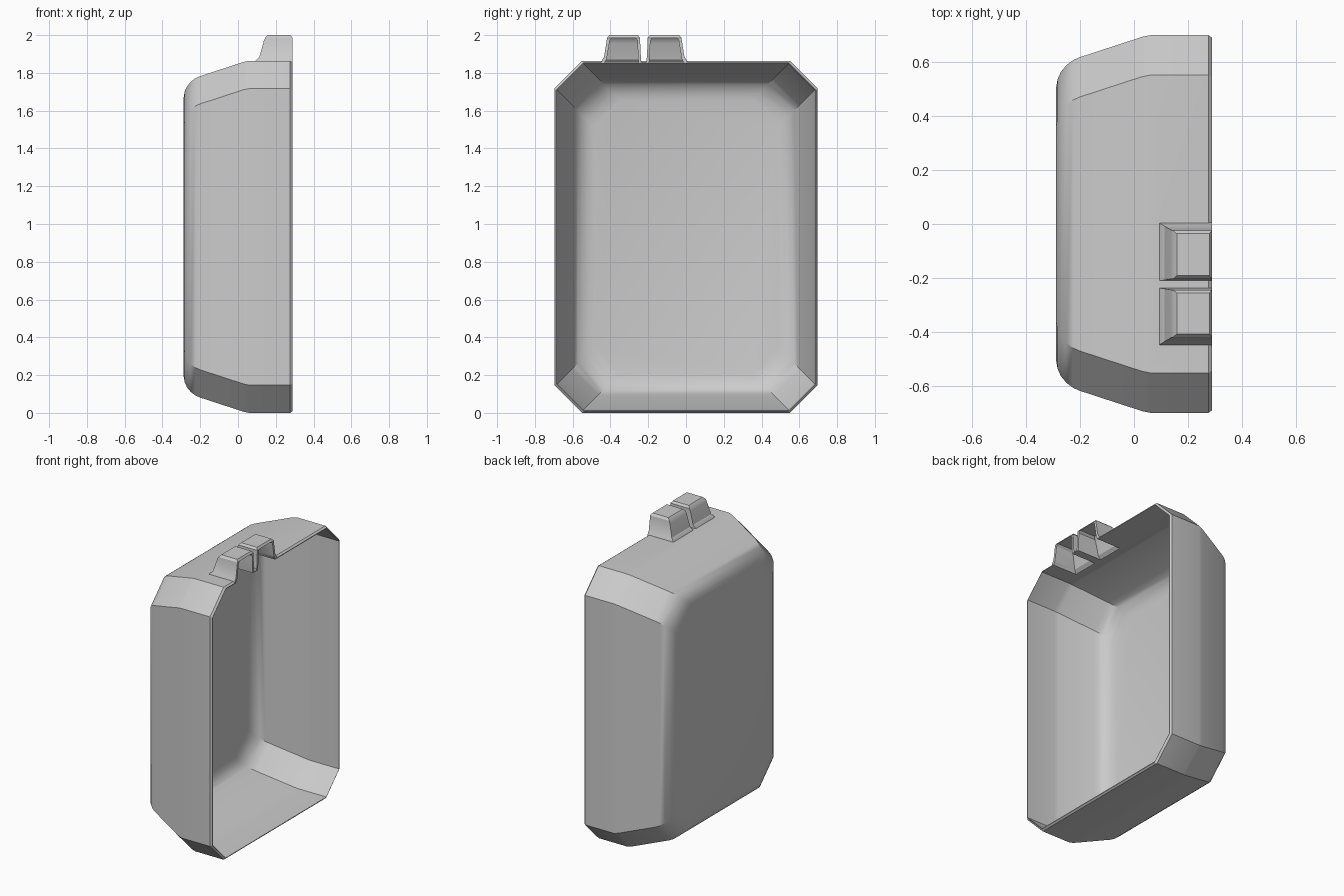
import bpy, bmesh

if "Cube" in bpy.data.objects:
    bpy.data.objects.remove(bpy.data.objects["Cube"])

WALL = 0.014
X_OPEN = 0.288


def loft(name, rings):
    """Closed solid through a list of equally long rings of points."""
    bm = bmesh.new()
    loops = [[bm.verts.new(p) for p in ring] for ring in rings]
    n = len(loops[0])
    for a, b in zip(loops, loops[1:]):
        for i in range(n):
            j = (i + 1) % n
            bm.faces.new((a[i], a[j], b[j], b[i]))
    bm.faces.new(loops[0])
    bm.faces.new(loops[-1])
    bmesh.ops.recalc_face_normals(bm, faces=bm.faces)
    mesh = bpy.data.meshes.new(name)
    bm.to_mesh(mesh)
    bm.free()
    obj = bpy.data.objects.new(name, mesh)
    bpy.context.collection.objects.link(obj)
    return obj


def octagon(x, inset, chamfer):
    """Chamfered rectangle in the YZ plane."""
    hy, hz, c = 0.697 - inset, 0.932 - inset, chamfer
    pts = [(hy, hz - c), (hy - c, hz), (c - hy, hz), (-hy, hz - c),
           (-hy, c - hz), (c - hy, -hz), (hy - c, -hz), (hy, c - hz)]
    return [(x, y, z + 0.932) for y, z in pts]


# Tapered tray: x position and inset of each ring
TAPER = [(0.06, 0.0), (0.03, 0.006), (-0.2, 0.081), (-0.225, 0.092),
         (-0.25, 0.111), (-0.27, 0.135), (-0.282, 0.162), (-0.288, 0.195)]
# Lug: z, front x, outer flare, inner flare
LUG = [(1.856, 0.09, 0.030, 0.006), (1.868, 0.095, 0.027, 0.006),
       (1.885, 0.113, 0.016, 0.004), (1.970, 0.137, 0.002, 0.0),
       (1.986, 0.144, 0.0, 0.0), (2.0, 0.158, -0.012, -0.012)]


def tray(name, t=0.0):
    rim = [(0.35, 0.0)] if t else [(X_OPEN, 0.009), (X_OPEN - 0.012, 0.0)]
    return loft(name, [octagon(x + (t if x < 0.3 else 0), i + t, 0.147 - 0.59 * t)
                       for x, i in rim + TAPER])


def lug(name, inner, outer, t=0.0):
    s = 1 if outer > inner else -1
    rings = []
    for k, (z, x0, fo, fi) in enumerate(LUG):
        x1 = 0.35 if t else X_OPEN - (0.01 if k == len(LUG) - 1 else 0)
        z = 1.835 if t and k == 0 else z - t
        a, b = inner - s * (fi - t), outer + s * (fo - t)
        rings.append([(x0 + t, a, z), (x1, a, z), (x1, b, z), (x0 + t, b, z)])
    return loft(name, rings)


def combine(target, tool, operation):
    mod = target.modifiers.new("cut", 'BOOLEAN')
    mod.object, mod.operation, mod.solver = tool, operation, 'EXACT'
    bpy.context.view_layer.objects.active = target
    bpy.ops.object.modifier_apply(modifier=mod.name)
    bpy.data.objects.remove(tool)


# Outer form with two lugs, then hollowed from the open side
shell = tray("shell")
SPANS = [(-0.243, -0.418), (-0.203, -0.024)]
for span in SPANS:
    combine(shell, lug("lug", *span), 'UNION')
combine(shell, tray("cavity", WALL), 'DIFFERENCE')
for span in SPANS:
    combine(shell, lug("lug_cavity", *span, WALL), 'DIFFERENCE')

bpy.ops.object.select_all(action='DESELECT')
shell.select_set(True)
bpy.context.view_layer.objects.active = shell
bpy.ops.object.shade_smooth_by_angle(angle=0.52)
